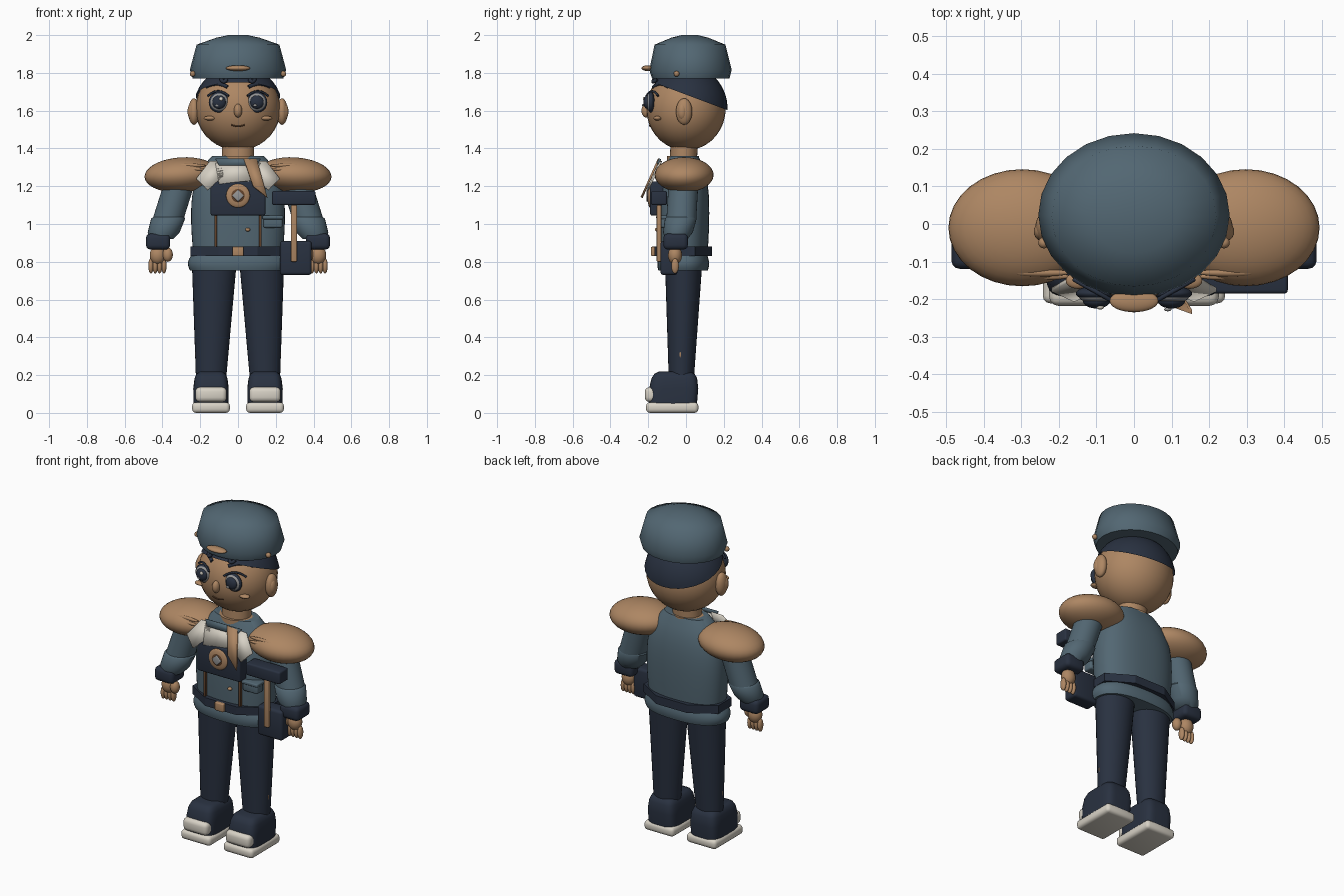
import bpy, bmesh, math
from mathutils import Vector, Matrix

old = bpy.data.objects.get("Cube")
if old:
    bpy.data.objects.remove(old)


def material(name, *rgb):
    mat = bpy.data.materials.new(name)
    mat.use_nodes = True
    mat.diffuse_color = (*rgb, 1)
    mat.node_tree.nodes["Principled BSDF"].inputs["Base Color"].default_value = (*rgb, 1)
    return mat


TAN = material("warm tan", .42, .24, .125)
SLATE = material("slate blue", .085, .135, .17)
NAVY = material("dark navy", .022, .031, .052)
CREAM = material("cream", .68, .64, .56)
GREY = material("eye grey", .3, .3, .3)
BROWN = material("dark brown", .12, .055, .025)


def smooth(ob, angle):
    bpy.ops.object.select_all(action='DESELECT')
    ob.select_set(True)
    bpy.context.view_layer.objects.active = ob
    bpy.ops.object.shade_smooth_by_angle(angle=math.radians(angle))


def finish(name, bm, mat, angle=50):
    bmesh.ops.recalc_face_normals(bm, faces=bm.faces[:])
    mesh = bpy.data.meshes.new(name)
    bm.to_mesh(mesh)
    bm.free()
    mesh.materials.append(mat)
    ob = bpy.data.objects.new(name, mesh)
    bpy.context.collection.objects.link(ob)
    smooth(ob, angle)
    return ob


def place(bm, centre, size, tilt):
    matrix = Matrix.Translation(centre) @ Matrix.Rotation(tilt, 4, 'Y') @ Matrix.Diagonal((*size, 1))
    bmesh.ops.transform(bm, matrix=matrix, verts=bm.verts[:])


def ball(name, centre, radii, mat, tilt=0, cut_point=None, cut_normal=None):
    bm = bmesh.new()
    bmesh.ops.create_uvsphere(bm, u_segments=32, v_segments=18, radius=1)
    place(bm, centre, radii, tilt)
    if cut_point:
        bmesh.ops.bisect_plane(bm, geom=bm.verts[:] + bm.edges[:] + bm.faces[:],
                               plane_co=cut_point, plane_no=cut_normal, clear_inner=True)
    finish(name, bm, mat)


def box(name, centre, size, mat, rounding=.01, tilt=0):
    bm = bmesh.new()
    bmesh.ops.create_cube(bm, size=1)
    bmesh.ops.scale(bm, vec=size, verts=bm.verts[:])
    bmesh.ops.bevel(bm, geom=bm.edges[:], offset=rounding, segments=3, profile=.5, affect='EDGES')
    place(bm, centre, (1, 1, 1), tilt)
    finish(name, bm, mat)


def loft(name, bottom, top, radii, profile, mat, sides=32, turn=0, angle=50, squareness=1):
    """Skin level rings from bottom to top; profile holds (height fraction, radius scale)."""
    def bend(value):
        return math.copysign(abs(value) ** squareness, value)

    bm = bmesh.new()
    loops = []
    for t, scale in profile:
        middle = Vector(bottom).lerp(Vector(top), t)
        turns = [math.tau * (i + turn) / sides for i in range(sides)]
        loops.append([bm.verts.new(middle + scale * Vector((radii[0] * bend(math.cos(a)),
                                                            radii[1] * bend(math.sin(a)), 0)))
                      for a in turns])
    for lower, upper in zip(loops, loops[1:]):
        for i in range(sides):
            j = (i + 1) % sides
            bm.faces.new((lower[i], lower[j], upper[j], upper[i]))
    bm.faces.new(loops[0])
    bm.faces.new(loops[-1])
    finish(name, bm, mat, angle)


HEAD = Vector((0, 0, 1.61))
HEAD_RADII = Vector((.225, .21, .22))


def on_face(x, z, out=0):
    """Point on the front of the head, pushed out of it by a given distance."""
    across, up = x / HEAD_RADII.x, (z - HEAD.z) / HEAD_RADII.z
    return Vector((x, -HEAD_RADII.y * math.sqrt(1 - across ** 2 - up ** 2) - out, z))


def face_arc(name, x, z, half_width, rise, radius, mat, out=0):
    """Round stroke following the face, arched by the given rise."""
    curve = bpy.data.curves.new(name, 'CURVE')
    curve.dimensions = '3D'
    curve.bevel_depth, curve.bevel_resolution, curve.use_fill_caps = radius, 2, True
    spline = curve.splines.new('POLY')
    steps = 6
    spline.points.add(steps)
    for i, point in enumerate(spline.points):
        t = 2 * i / steps - 1
        point.co = (*on_face(x + half_width * t, z + rise * (1 - t * t), out), 1)
    curve.materials.append(mat)
    ob = bpy.data.objects.new(name, curve)
    bpy.context.collection.objects.link(ob)
    smooth_target = bpy.context.view_layer.objects
    bpy.ops.object.select_all(action='DESELECT')
    ob.select_set(True)
    smooth_target.active = ob
    bpy.ops.object.convert(target='MESH')
    smooth(bpy.context.object, 50)


def chest_plate(name, outline, mat, out=0):
    """Cloth panel given as (x, z) corners, sloping forward down the chest."""
    bm = bmesh.new()
    bm.faces.new([bm.verts.new((x, (z - 1.34) * .45 - .13 - out, z)) for x, z in outline])
    cloth = finish(name, bm, mat).modifiers.new("thickness", 'SOLIDIFY')
    cloth.thickness, cloth.offset = .012, 0


STRAIGHT = [(0, 1), (1, 1)]

# Head, hair and cap
ball("head", HEAD, HEAD_RADII, TAN)
ball("hair", HEAD, HEAD_RADII * 1.05, NAVY, cut_point=(0, 0, 1.685), cut_normal=(0, .375, 1))
loft("cap", (0, .025, 1.77), (0, .02, 2), (.255, .218),
     [(0, .94), (.2, 1), (.78, .86), (.94, .45), (1, .2)], SLATE, sides=24, angle=65)
ball("cap_badge", (0, -.205, 1.825), (.065, .03, .015), TAN)

# Face
ball("nose", on_face(0, 1.6), (.022, .026, .036), TAN)
face_arc("mouth", 0, 1.525, .035, -.008, .004, BROWN)
for s, side in ((1, "left"), (-1, "right")):
    eye_x, eye_z = s * .1, 1.645
    for part, radius, out, mat in (("eye_rim", .055, 0, NAVY), ("eye_white", .047, .007, GREY),
                                   ("iris", .036, .02, NAVY)):
        ball(f"{side}_{part}", on_face(eye_x, eye_z, out), (radius, .02, radius), mat)
    ball(side + "_eye_glint", on_face(eye_x + .01, eye_z + .017, .036), (.01, .006, .01), CREAM)
    ball(side + "_eye_shine", on_face(eye_x - .01, eye_z - .017, .036), (.01, .005, .007), GREY)
    face_arc(side + "_lash", s * .105, 1.678, .055, .025, .006, NAVY, out=.015)
    face_arc(side + "_eyebrow", s * .11, 1.725, .055, .016, .01, NAVY)
    face_arc(side + "_forelock", s * .075, 1.765, .014, -.012, .01, NAVY, out=.03)
    ball(side + "_cheek", on_face(s * .148, 1.56), (.034, .022, .012), TAN)
    ball(side + "_ear", (s * .233, -.01, 1.595), (.03, .043, .07), TAN)
    ball(side + "_inner_ear", (s * .245, -.02, 1.595), (.022, .025, .045), TAN)
    ball(side + "_cap_stud", (s * .24, -.05, 1.795), (.015, .015, .015), TAN)

# Neck and tunic
loft("neck", (0, -.015, 1.3), (0, -.01, 1.43), (.085, .072), STRAIGHT, TAN)
loft("neck_band", (0, -.015, 1.33), (0, -.015, 1.36), (.1, .085), STRAIGHT, TAN)
steps = [i / 10 for i in range(11)]
loft("tunic", (0, -.015, .85), (0, -.01, 1.36), (.25, .137),
     [(t, .95 + .2 * t * (1 - t) - .4 * t ** 5) for t in steps], SLATE, sides=48, squareness=.85)
loft("tunic_skirt", (0, -.015, .755), (0, -.015, .87), (.265, .137),
     [(t, .9 + .1 * math.sin(math.pi * (t + .2))) for t in steps], SLATE, sides=48, squareness=.85)
loft("belt", (0, -.015, .83), (0, -.015, .88), (.272, .165), STRAIGHT, NAVY, sides=8, turn=.5, angle=30)
box("buckle", (0, -.173, .855), (.06, .025, .05), TAN, .006)

# Collar and neckerchief
for s, side in ((1, "left"), (-1, "right")):
    chest_plate(side + "_collar", [(s * x, z) for x, z in ((.08, 1.335), (.15, 1.33), (.22, 1.24),
                                                           (.16, 1.18), (.08, 1.25))], CREAM)
chest_plate("shirt_front", [(-.12, 1.32), (.12, 1.32), (.07, 1.23), (-.1, 1.21)], CREAM)
chest_plate("shirt_trim", [(-.12, 1.345), (.12, 1.345), (.1, 1.31), (-.1, 1.31)], SLATE, out=.01)
chest_plate("neckerchief", [(.03, 1.345), (.1, 1.34), (.155, 1.14), (.08, 1.2)], TAN, out=.015)

# Chest gear
box("chest_pouch", (0, -.145, 1.135), (.29, .09, .18), NAVY)
ball("medallion", (0, -.19, 1.15), (.063, .014, .063), TAN)
ball("medallion_ring", (0, -.195, 1.15), (.042, .012, .042), BROWN)
box("medallion_gem", (0, -.205, 1.15), (.045, .01, .045), GREY, .004, tilt=math.pi / 4)
for s, side in ((1, "left"), (-1, "right")):
    box(side + "_seam", (s * .118, -.145, .96), (.014, .02, .18), BROWN, .004)
box("tunic_pocket", (.185, -.12, 1.01), (.1, .06, .06), SLATE)
box("pocket_flap", (.185, -.12, 1.035), (.11, .075, .02), SLATE, .006)
ball("tunic_button", (.052, -.153, .97), (.013, .012, .01), TAN)

# Side gear
box("side_case", (.295, -.143, 1.138), (.23, .085, .075), NAVY)
box("side_strap", (.296, -.143, .95), (.032, .025, .3), TAN, .006)
box("side_pouch", (.306, -.09, .82), (.168, .09, .18), NAVY, .016)

for s, side in ((1, "left"), (-1, "right")):
    # Shoulder pad and arm
    ball(side + "_shoulder_pad", (s * .298, -.01, 1.26), (.197, .156, .093), TAN, tilt=s * .06)
    for drop in (0, .02):
        ball(side + "_pad_fold", (s * .25, -.13 - drop / 2, 1.31 - drop), (.08, .01, .01), TAN)
    loft(side + "_upper_sleeve", (s * .29, -.01, 1.28), (s * .372, -.025, 1.02), (.082, .079),
         STRAIGHT, SLATE)
    loft(side + "_lower_sleeve", (s * .366, -.025, 1.04), (s * .405, -.05, .92), (.09, .084),
         [(0, .88), (.1, 1), (.7, .94), (1, .7)], SLATE)
    box(side + "_cuff", (s * .423, -.055, .907), (.128, .13, .085), NAVY, .024)

    # Hand
    ball(side + "_palm", (s * .425, -.058, .835), (.042, .037, .05), TAN)
    ball(side + "_thumb", (s * .372, -.075, .838), (.027, .027, .038), TAN)
    for finger in range(4):
        ball(side + "_finger", (s * (.392 + .023 * finger), -.058, .778), (.014, .02, .04), TAN)

    # Leg and shoe
    loft(side + "_leg", (s * .143, -.025, .17), (s * .125, -.012, .82), (.12, .1),
         [(0, .66), (1, 1)], NAVY)
    ball(side + "_trouser_stud", (s * .222, -.03, .31), (.006, .006, .02), TAN)
    loft(side + "_shoe", (s * .143, -.07, .04), (s * .143, -.06, .218), (.094, .13),
         [(0, .98), (.5, 1), (.8, .93), (.94, .82), (1, .65)], NAVY, sides=48, squareness=.42)
    box(side + "_sole", (s * .143, -.073, .028), (.2, .277, .056), CREAM, .02)
    box(side + "_toe_cap", (s * .143, -.184, .097), (.166, .068, .078), CREAM, .024)
